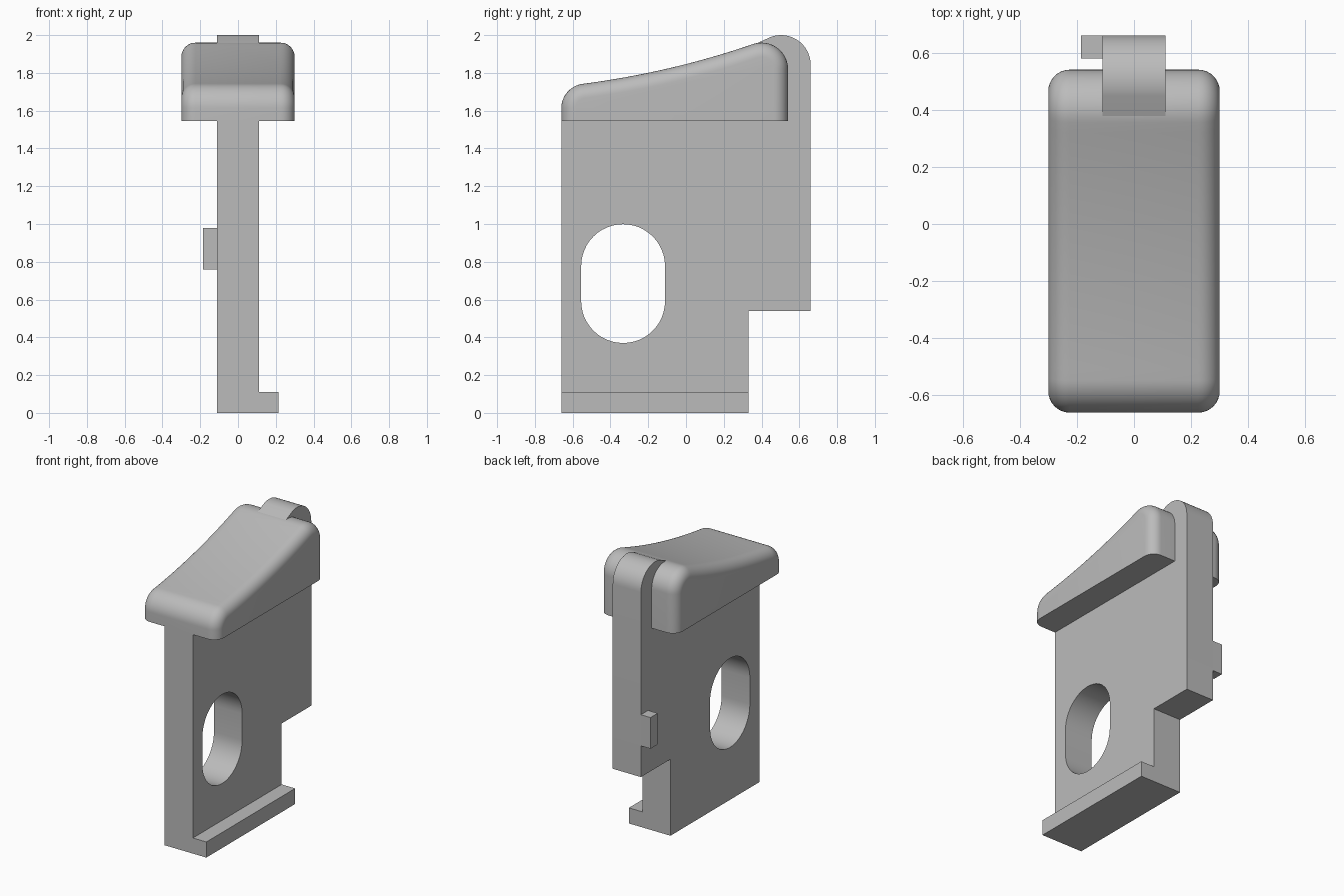
import bpy, bmesh
from math import radians, cos, sin
from mathutils import Vector

if "Cube" in bpy.data.objects:
    bpy.data.objects.remove(bpy.data.objects["Cube"])

grey = bpy.data.materials.new("plain grey")
grey.use_nodes = True
colour = (0.5, 0.5, 0.5, 1)
grey.diffuse_color = colour
grey.node_tree.nodes["Principled BSDF"].inputs["Base Color"].default_value = colour


def arc(cy, cz, r, start, end, steps=16):
    angles = [radians(start + (end - start) * i / steps) for i in range(steps + 1)]
    return [(cy + r * cos(a), cz + r * sin(a)) for a in angles]


def bezier(p, c, q, steps=24):
    p, c, q = Vector(p), Vector(c), Vector(q)
    ts = [i / steps for i in range(1, steps)]
    return [tuple(p * (1 - t) ** 2 + c * 2 * t * (1 - t) + q * t * t) for t in ts]


def extruded(name, x0, x1, outlines, bevel=0, floor=0):
    """Extrude side-view (y, z) outlines along x; later outlines are holes."""
    bm = bmesh.new()
    edges = []
    for outline in outlines:
        vs = [bm.verts.new((x0, y, z)) for y, z in outline]
        edges += [bm.edges.new((a, b)) for a, b in zip(vs, vs[1:] + vs[:1])]
    if len(outlines) == 1:
        bm.faces.new(vs)
    else:
        bmesh.ops.triangle_fill(bm, edges=edges, use_beauty=True)
    grown = bmesh.ops.extrude_face_region(bm, geom=bm.faces[:], use_keep_orig=True)
    moved = [v for v in grown["geom"] if isinstance(v, bmesh.types.BMVert)]
    bmesh.ops.translate(bm, verts=moved, vec=(x1 - x0, 0, 0))
    bmesh.ops.recalc_face_normals(bm, faces=bm.faces[:])
    if bevel:
        # Round the side rims, leaving the underside sharp
        rims = [e for e in bm.edges
                if abs(e.verts[0].co.x - e.verts[1].co.x) < 1e-5
                and max(v.co.z for v in e.verts) > floor + 1e-4]
        bmesh.ops.bevel(bm, geom=rims, offset=bevel, offset_type='OFFSET',
                        segments=8, profile=0.5, affect='EDGES')
    mesh = bpy.data.meshes.new(name)
    bm.to_mesh(mesh)
    bm.free()
    mesh.materials.append(grey)
    obj = bpy.data.objects.new(name, mesh)
    bpy.context.collection.objects.link(obj)
    bpy.ops.object.select_all(action='DESELECT')
    obj.select_set(True)
    bpy.context.view_layer.objects.active = obj
    bpy.ops.object.shade_smooth_by_angle(angle=radians(30))
    return obj


def block(name, x0, x1, y0, y1, z0, z1):
    return extruded(name, x0, x1, [[(y0, z0), (y1, z0), (y1, z1), (y0, z1)]])


# Upright plate with a stepped rear corner, rounded crest and oblong slot
plate = [(-0.66, 0), (0.33, 0), (0.33, 0.54), (0.66, 0.54)]
plate += arc(0.503, 1.843, 0.157, 0, 110) + [(0.36, 1.95), (-0.66, 1.55)]
slot = arc(-0.333, 0.777, 0.222, 0, 180, 24) + arc(-0.333, 0.592, 0.222, 180, 360, 24)
extruded("upright_plate", -0.11, 0.11, [plate, slot])

# Thumb cap with a dished sloping top
nose = arc(-0.53, 1.613, 0.13, 180, 97.4)
heel = arc(0.40, 1.82, 0.14, 108.8, 0)
dish = bezier(nose[-1], (-0.08, 1.803), heel[0])
cap = [(-0.66, 1.545)] + nose + dish + heel + [(0.54, 1.545)]
extruded("thumb_cap", -0.30, 0.30, [cap], bevel=0.075, floor=1.545)

# Foot ledge on the left and catch on the right
block("foot_ledge", 0.11, 0.215, -0.66, 0.33, 0, 0.11)
block("side_catch", -0.185, -0.11, 0.58, 0.66, 0.76, 0.98)
